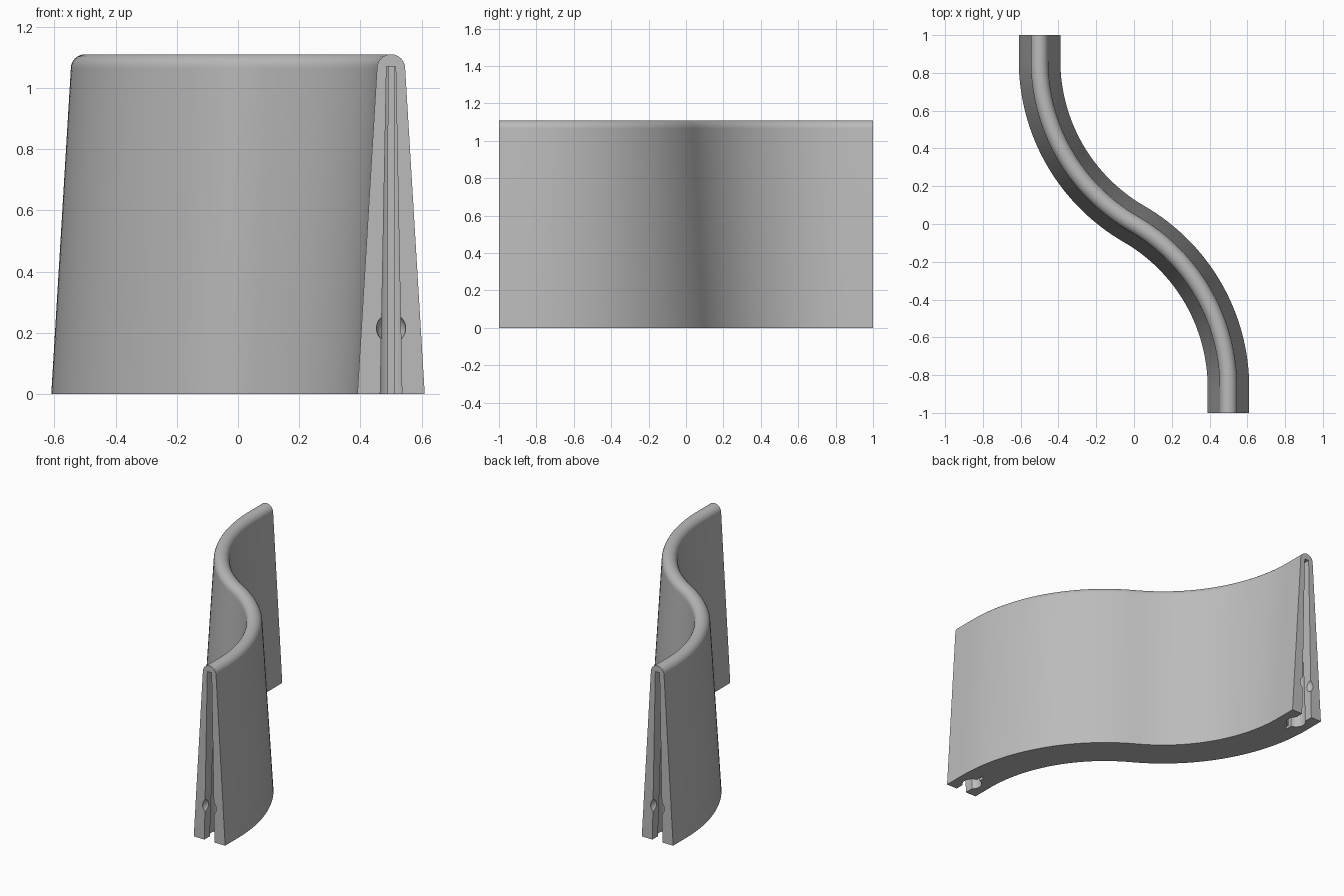
import bpy, bmesh
from math import sin, cos, pi, radians, sqrt, asin

if "Cube" in bpy.data.objects:
    bpy.data.objects.remove(bpy.data.objects["Cube"], do_unlink=True)

HEIGHT, BASE, TIP = 1.11, 0.11, 0.046

grey = bpy.data.materials.new("plain grey")
grey.use_nodes = True
grey.diffuse_color = (0.5, 0.5, 0.5, 1)
grey.node_tree.nodes["Principled BSDF"].inputs["Base Color"].default_value = (0.5, 0.5, 0.5, 1)


def loft(name, rings):
    """Skin closed rings of equal length and cap both ends."""
    bm = bmesh.new()
    loops = [[bm.verts.new(p) for p in ring] for ring in rings]
    n = len(loops[0])
    for a, b in zip(loops, loops[1:]):
        for i in range(n):
            j = (i + 1) % n
            bm.faces.new((a[i], a[j], b[j], b[i]))
    bm.faces.new(loops[0])
    bm.faces.new(loops[-1])
    bmesh.ops.recalc_face_normals(bm, faces=bm.faces)
    mesh = bpy.data.meshes.new(name)
    bm.to_mesh(mesh)
    bm.free()
    obj = bpy.data.objects.new(name, mesh)
    bpy.context.collection.objects.link(obj)
    return obj


# S-shaped centre line: short straight, two opposite arcs, short straight
half = []
for i in range(33):
    a = radians(60) * i / 32
    half.append((cos(a) - 0.5, sin(a) - sin(radians(60)), a))
path = [(0.5, -1, 0)] + half
path += [(-x, -y, a) for x, y, a in reversed(path[:-1])]

# Tapered wall section with a rounded top edge
section = [(-BASE, 0), (BASE, 0)]
for i in range(17):
    a = pi * i / 16
    section.append((TIP * cos(a), HEIGHT - TIP + TIP * sin(a)))

wall = loft("curved_wall", [[(x + u * cos(a), y + u * sin(a), z) for u, z in section]
                            for x, y, a in path])
wall.data.materials.append(grey)


# Keyhole slot: open mouth, round pocket and a thin slit behind it
def keyhole(mouth, radius, slit, z, side):
    centre = 0.1
    a0, a1 = asin(mouth / radius), pi - asin(slit / radius)
    right = [(mouth, -0.05)]
    for i in range(13):
        a = a0 + (a1 - a0) * i / 12
        right.append((radius * sin(a), centre - radius * cos(a)))
    right.append((slit, 0.2))
    outline = right + [(-u, v) for u, v in reversed(right)]
    return [(side * (0.5 + u), side * (v - 1), z) for u, v in outline]


def carve(cutter):
    cutter.hide_render = True
    mod = wall.modifiers.new("carve", 'BOOLEAN')
    mod.operation = 'DIFFERENCE'
    mod.solver = 'EXACT'
    mod.object = cutter
    bpy.context.view_layer.objects.active = wall
    bpy.ops.object.modifier_apply(modifier=mod.name)
    bpy.data.objects.remove(cutter, do_unlink=True)


for side in (1, -1):
    bottom, top = -0.03, 1.07
    carve(loft("slot_cutter", [keyhole(0.036, 0.058, 0.01, bottom, side),
                               keyhole(0.015, 0.024, 0.009, top, side)]))
    # Round locking dimple across the slot mouth
    bpy.ops.mesh.primitive_uv_sphere_add(segments=32, ring_count=16, radius=0.048,
                                         location=(side * 0.5, -side, 0.215))
    carve(bpy.context.object)

# Smooth the curved sides, keep the ends and slots crisp
bpy.ops.object.select_all(action='DESELECT')
wall.select_set(True)
bpy.context.view_layer.objects.active = wall
bpy.ops.object.shade_smooth_by_angle(angle=radians(30))
